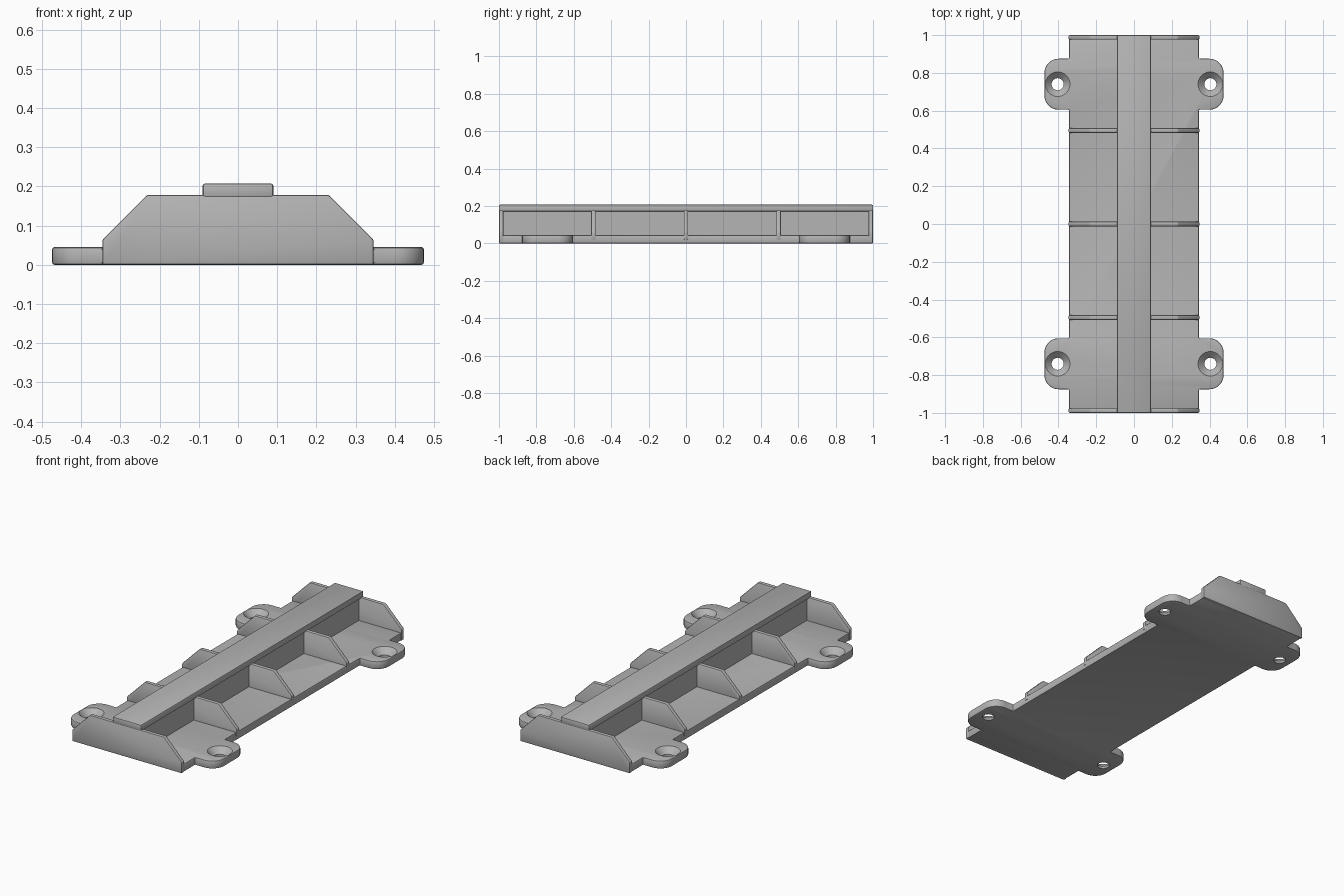
import bpy, bmesh, math
from mathutils import Vector

cube = bpy.data.objects.get("Cube")
if cube:
    bpy.data.objects.remove(cube, do_unlink=True)

grey = bpy.data.materials.new("mid_grey")
grey.use_nodes = True
grey.diffuse_color = (0.46, 0.46, 0.46, 1)
grey.node_tree.nodes["Principled BSDF"].inputs["Base Color"].default_value = (0.46, 0.46, 0.46, 1)

FLOOR = 0.045
RIB_TOP = 0.178
TOP = 0.207
THICK = 0.024


def prism(name, points, direction):
    """Extrude a closed outline of 3D points along a vector."""
    bm = bmesh.new()
    face = bm.faces.new([bm.verts.new(p) for p in points])
    moved = bmesh.ops.extrude_face_region(bm, geom=[face])["geom"]
    verts = [v for v in moved if isinstance(v, bmesh.types.BMVert)]
    bmesh.ops.translate(bm, verts=verts, vec=Vector(direction))
    bmesh.ops.recalc_face_normals(bm, faces=bm.faces)
    mesh = bpy.data.meshes.new(name)
    bm.to_mesh(mesh)
    bm.free()
    mesh.materials.append(grey)
    ob = bpy.data.objects.new(name, mesh)
    bpy.context.collection.objects.link(ob)
    return ob


def activate(ob):
    bpy.ops.object.select_all(action='DESELECT')
    ob.select_set(True)
    bpy.context.view_layer.objects.active = ob


def soften(ob, width):
    """Round the sharp edges and smooth the shading."""
    mod = ob.modifiers.new("soft_edges", 'BEVEL')
    mod.width = width
    mod.segments = 2
    mod.limit_method = 'ANGLE'
    mod.angle_limit = math.radians(30)
    activate(ob)
    bpy.ops.object.modifier_apply(modifier=mod.name)


def smooth(ob):
    activate(ob)
    bpy.ops.object.shade_smooth_by_angle(angle=math.radians(30))


def along_y(name, profile, y0, y1):
    return prism(name, [(x, y0, z) for x, z in profile], (0, y1 - y0, 0))


# Base plate outline: one quarter with a rounded mounting tab, mirrored twice
def arc(cx, cy, r, start, steps=8):
    return [(cx + r * math.cos(start + math.pi / 2 * i / steps),
             cy + r * math.sin(start + math.pi / 2 * i / steps)) for i in range(steps + 1)]


HALF, TAB_X, TAB_Y, TAB_H, R = 0.343, 0.474, 0.74, 0.135, 0.075
quarter = [(HALF, TAB_Y - TAB_H)]
quarter += arc(TAB_X - R, TAB_Y - TAB_H + R, R, -math.pi / 2)
quarter += arc(TAB_X - R, TAB_Y + TAB_H - R, R, 0)
quarter += [(HALF, TAB_Y + TAB_H), (HALF, 0.995)]
right = [(x, -y) for x, y in reversed(quarter)] + quarter
outline = right + [(-x, y) for x, y in reversed(right)]
base = prism("base_plate", [(x, y, 0) for x, y in outline], (0, 0, FLOOR))
soften(base, 0.006)


# Countersunk screw holes through the tabs
def lathe(name, profile, x, y, sides=32):
    bm = bmesh.new()
    rings = [[bm.verts.new((x + r * math.cos(math.tau * i / sides),
                            y + r * math.sin(math.tau * i / sides), z))
              for i in range(sides)] for r, z in profile]
    for a, b in zip(rings, rings[1:]):
        for i in range(sides):
            j = (i + 1) % sides
            bm.faces.new((a[i], a[j], b[j], b[i]))
    bm.faces.new(rings[0])
    bm.faces.new(rings[-1])
    bmesh.ops.recalc_face_normals(bm, faces=bm.faces)
    mesh = bpy.data.meshes.new(name)
    bm.to_mesh(mesh)
    bm.free()
    mesh.materials.append(grey)
    ob = bpy.data.objects.new(name, mesh)
    bpy.context.collection.objects.link(ob)
    ob.hide_render = True
    return ob


hole = [(0.032, -0.03), (0.032, 0.012), (0.065, FLOOR), (0.065, 0.08)]
for sx in (-1, 1):
    for sy in (-1, 1):
        cutter = lathe("hole_cutter", hole, sx * 0.404, sy * TAB_Y)
        mod = base.modifiers.new("screw_hole", 'BOOLEAN')
        mod.operation = 'DIFFERENCE'
        mod.solver = 'EXACT'
        mod.object = cutter
        activate(base)
        bpy.ops.object.modifier_apply(modifier=mod.name)
        bpy.data.objects.remove(cutter, do_unlink=True)
smooth(base)


# Cross ribs, with full-height end walls
def rib_profile(bottom):
    half = [(0.346, bottom), (0.346, 0.064), (0.232, RIB_TOP)]
    return half + [(-x, z) for x, z in reversed(half)]


ribs = [("front_wall", -1 + THICK / 2, 0), ("front_rib", -0.495, 0.02), ("middle_rib", 0, 0.02),
        ("back_rib", 0.495, 0.02), ("back_wall", 1 - THICK / 2, 0)]
for name, y, bottom in ribs:
    rib = along_y(name, rib_profile(bottom), y - THICK / 2, y + THICK / 2)
    soften(rib, 0.006)
    smooth(rib)

# Central spine: a web with a slightly overhanging cap
web = along_y("spine_web", [(-0.077, 0.02), (0.077, 0.02), (0.077, 0.19), (-0.077, 0.19)], -0.99, 0.99)
cap = along_y("spine_cap", [(-0.09, 0.172), (0.09, 0.172), (0.09, TOP), (-0.09, TOP)], -1, 1)
soften(cap, 0.005)
smooth(cap)
